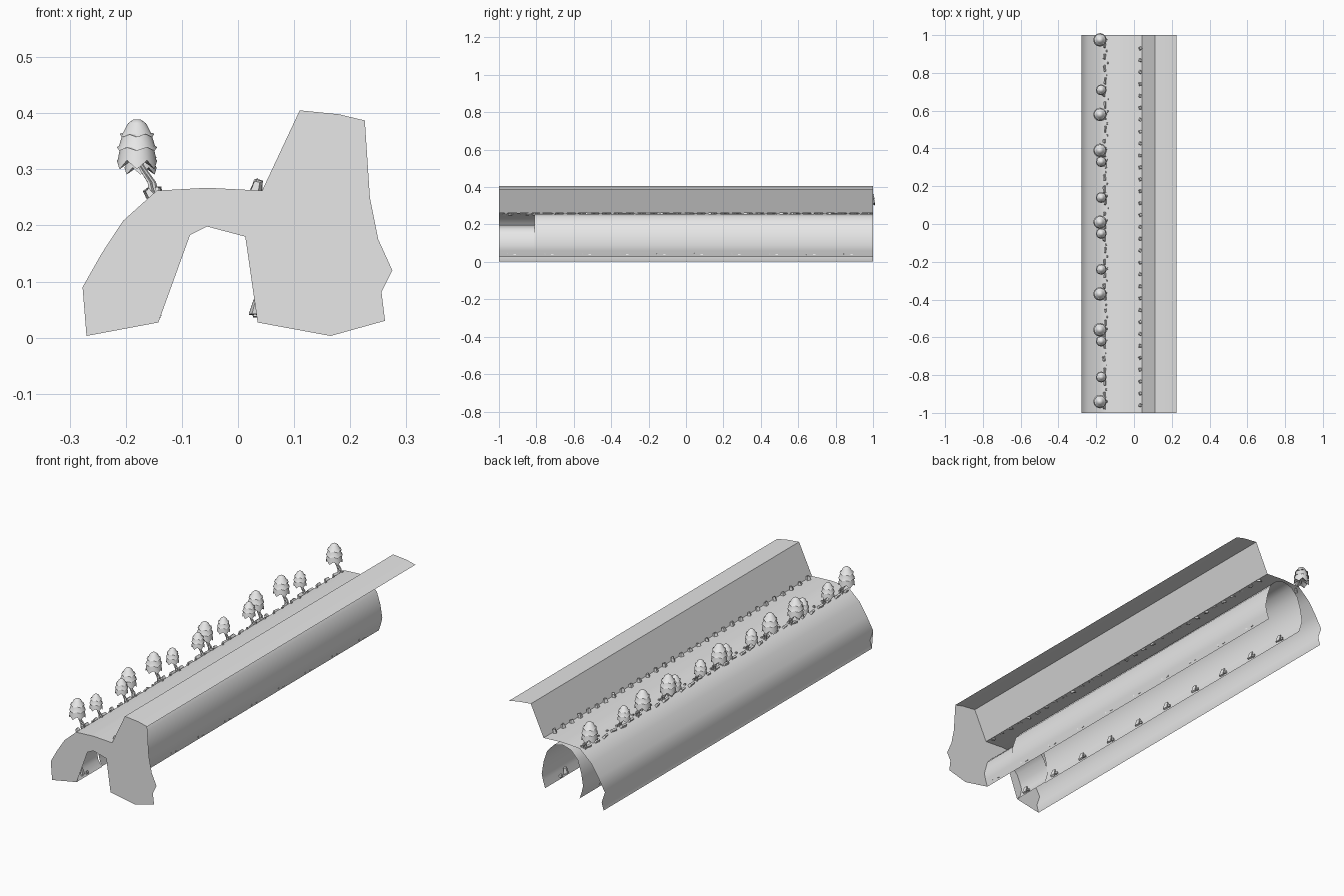
import bpy, bmesh, math, random
from mathutils import Vector, Matrix

random.seed(4)
if "Cube" in bpy.data.objects:
    bpy.data.objects.remove(bpy.data.objects["Cube"])

grey = bpy.data.materials.new("pale_grey")
grey.use_nodes = True
grey.diffuse_color = (0.8, 0.8, 0.8, 1)
grey.node_tree.nodes["Principled BSDF"].inputs["Base Color"].default_value = (0.8, 0.8, 0.8, 1)


def finish(bm, name, smooth=None):
    mesh = bpy.data.meshes.new(name)
    bm.to_mesh(mesh)
    bm.free()
    mesh.materials.append(grey)
    ob = bpy.data.objects.new(name, mesh)
    bpy.context.collection.objects.link(ob)
    if smooth:
        bpy.ops.object.select_all(action='DESELECT')
        ob.select_set(True)
        bpy.context.view_layer.objects.active = ob
        bpy.ops.object.shade_smooth_by_angle(angle=math.radians(smooth))
    return ob


def sheet(name, profile, y0, y1):
    """Open surface swept along y."""
    bm = bmesh.new()
    a, b = [[bm.verts.new((x, y, z)) for x, z in profile] for y in (y0, y1)]
    for i in range(len(profile) - 1):
        bm.faces.new((a[i], a[i + 1], b[i + 1], b[i]))
    return finish(bm, name, 50)


# Cross-sections as (x, z)
hill = [(-.27, .003), (-.26, .04), (-.277, .09), (-.243, .15), (-.205, .208),
        (-.145, .262), (-.055, .267), (.043, .262)]
roof = [(.11, .405), (.18, .398), (.226, .387)]
cliff = [(.235, .25), (.25, .175), (.275, .12), (.25, .07), (.262, .03), (.165, .003)]
low_arch = [(.035, .027), (.046, .06), (.053, .09), (.035, .155), (.013, .18), (-.055, .198),
            (-.12, .18), (-.143, .155), (-.158, .12), (-.169, .09), (-.162, .055), (-.142, .027)]
half_arch = [(.09, .027), (.101, .06), (.108, .09), (.098, .15), (.08, .205), (.045, .243)]
middle = -.055
high_arch = ([(middle + x, z) for x, z in half_arch] + [(middle, .256)]
             + [(middle - x, z) for x, z in reversed(half_arch)])

sheet("outer_hill", hill + roof, -1, 1)
sheet("entrance_lining", low_arch, -1, -.81)
sheet("tunnel_lining", high_arch, -.81, 1)

# Closed front face with the arch opening
bm = bmesh.new()
bm.faces.new([bm.verts.new((x, -1, z)) for x, z in hill + roof + cliff + low_arch])
bmesh.ops.triangulate(bm, faces=bm.faces[:])
finish(bm, "front_face")


def tube(bm, points, radii, sides=5):
    rings = []
    for p, r in zip(points, radii):
        rings.append([bm.verts.new((p[0] + r * math.cos(k * math.tau / sides),
                                    p[1] + r * math.sin(k * math.tau / sides), p[2]))
                      for k in range(sides)])
    for a, b in zip(rings, rings[1:]):
        for k in range(sides):
            n = (k + 1) % sides
            bm.faces.new((a[k], a[n], b[n], b[k]))


def tree(name, y, size):
    base = Vector((-.148, y, .252))
    sides = 12
    # Tiered crown: radius, height, zigzag of the rim
    tiers = [(.006, .137, 0), (.016, .130, 0), (.025, .113, 0), (.031, .108, .003),
             (.026, .110, 0), (.032, .090, 0), (.036, .084, .003), (.030, .088, 0),
             (.034, .066, 0), (.036, .056, .008), (.012, .066, 0)]
    bm = bmesh.new()
    rings = []
    for r, z, zig in tiers:
        rings.append([bm.verts.new((-.032 + r * math.cos(k * math.tau / sides),
                                    r * math.sin(k * math.tau / sides),
                                    z + zig * (-1) ** k)) for k in range(sides)])
    bm.faces.new(rings[0])
    bm.faces.new(rings[-1][::-1])
    for a, b in zip(rings, rings[1:]):
        for k in range(sides):
            n = (k + 1) % sides
            bm.faces.new((a[k], b[k], b[n], a[n]))
    move = Matrix.Translation(base) @ Matrix.Scale(size, 4)
    bmesh.ops.transform(bm, matrix=move, verts=bm.verts)
    finish(bm, name + "_crown", 40)
    # Bent trunk of two stems
    bm = bmesh.new()
    for side in (-1, 1):
        tube(bm, [(.004 * side, .003 * side, -.004), (-.006 + .004 * side, .003 * side, .025),
                  (-.026 + .003 * side, 0, .055), (-.030, 0, .075)],
             [.006, .004, .0035, .003])
    bmesh.ops.transform(bm, matrix=move, verts=bm.verts)
    finish(bm, name + "_trunk", 40)


for i, y in enumerate((-.94, -.56, -.37, .01, .39, .58, .975)):
    tree(f"large_tree_{i + 1}", y, 1)
for i, y in enumerate((-.81, -.62, -.24, -.05, .14, .33, .71)):
    tree(f"small_tree_{i + 1}", y, .8)


def rock(bm, place, size, tilt=0, turn=0):
    """Tapered block with slightly uneven corners."""
    m = (Matrix.Translation(place) @ Matrix.Rotation(turn, 4, 'Z')
         @ Matrix.Rotation(tilt, 4, 'Y') @ Matrix.Diagonal((*size, 1)))
    for v in bmesh.ops.create_cube(bm, size=1)["verts"]:
        shrink = .7 if v.co.z > 0 else 1
        v.co = m @ Vector((v.co.x * shrink, v.co.y * shrink, v.co.z + random.uniform(-.12, .12)))


# Stones along the ridge on both sides of the path
bm = bmesh.new()
for i in range(31):
    y = -.97 + i * .064
    rock(bm, (-.154 + random.uniform(-.006, .006), y, .257),
         (.012, random.uniform(.02, .045), .016), -.6, random.uniform(-.2, .2))
    rock(bm, (-.143 + random.uniform(-.004, .004), y + .03, .264), (.008, .01, .009))
finish(bm, "ridge_stones")

bm = bmesh.new()
for i in range(31):
    y = -.96 + i * .063
    rock(bm, (.034, y, .268), (.015, .018, random.uniform(.014, .026)), .25, random.uniform(-.6, .6))
finish(bm, "cliff_foot_stones")

# Small stones along both tunnel walls
bm = bmesh.new()
for i in range(10):
    y = -.95 + i * .2
    rock(bm, (-.149, y, .058), (.009, .022, .036), -.3, .2)
    rock(bm, (-.142, y + .03, .042), (.008, .014, .012))
    rock(bm, (.033, y, .053), (.018, .018, .024), .2, .3)
    rock(bm, (.034, y + .035, .042), (.014, .014, .010))
finish(bm, "tunnel_stones")
